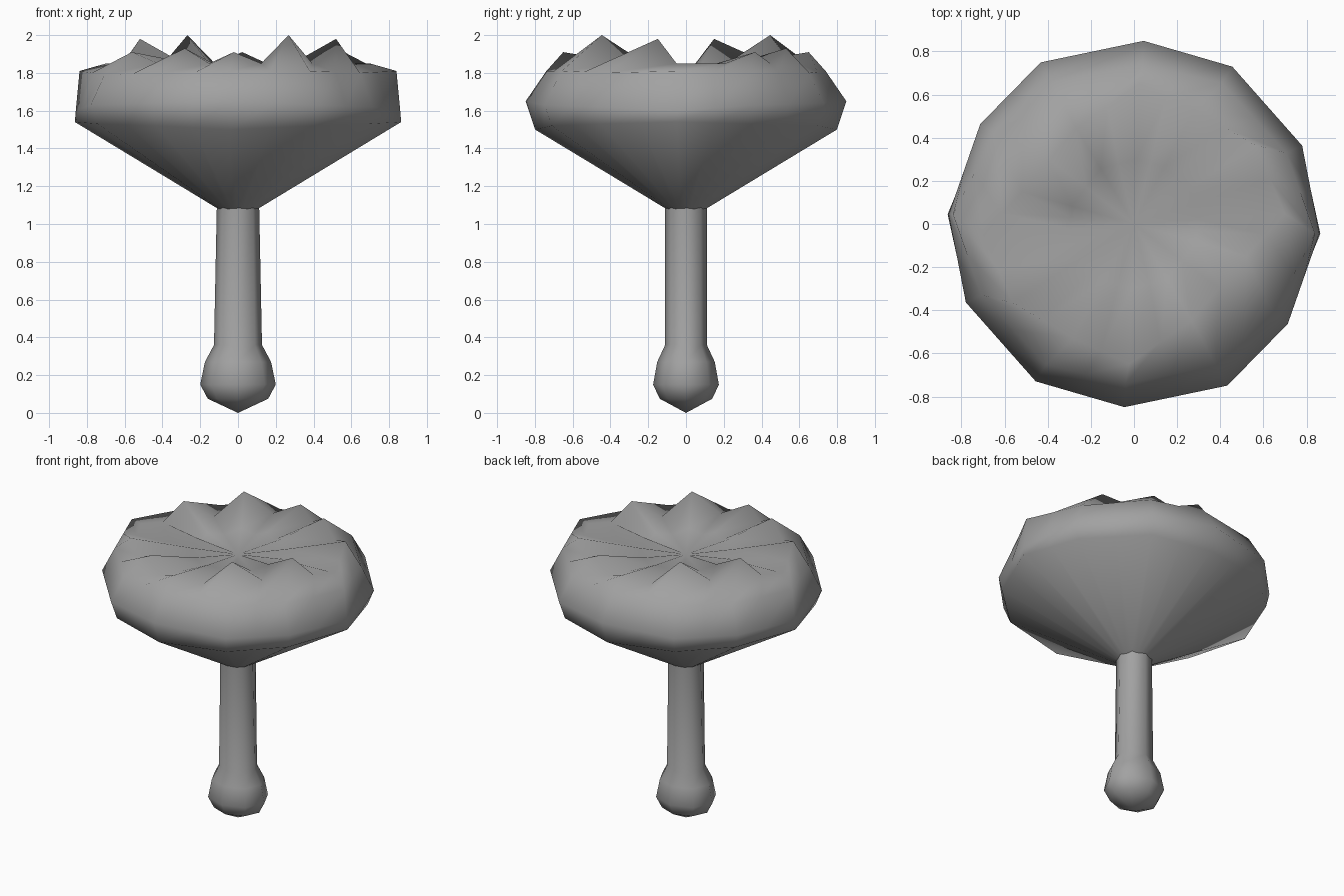
import bpy
import bmesh
from math import cos, sin, radians, pi
from mathutils import Vector

cube = bpy.data.objects.get("Cube")
if cube:
    bpy.data.objects.remove(cube)

GREY = (0.36, 0.36, 0.36, 1)
mat = bpy.data.materials.new("plain grey")
mat.use_nodes = True
mat.diffuse_color = GREY
mat.node_tree.nodes["Principled BSDF"].inputs["Base Color"].default_value = GREY


def polar(deg, r, z):
    return Vector((r * cos(radians(deg)), r * sin(radians(deg)), z))


def skin(name, rings, bottom=None, top=None):
    """Bridge closed rings of points from bottom to top, with optional end points."""
    bm = bmesh.new()
    loops = [[bm.verts.new(p) for p in ring] for ring in rings]
    n = len(loops[0])
    for a, b in zip(loops, loops[1:]):
        for i in range(n):
            j = (i + 1) % n
            bm.faces.new((a[i], a[j], b[j], b[i]))
    for point, loop in ((bottom, loops[0]), (top, loops[-1])):
        if point:
            tip = bm.verts.new(point)
            for i in range(n):
                bm.faces.new((loop[i], loop[(i + 1) % n], tip))
    bmesh.ops.recalc_face_normals(bm, faces=bm.faces)
    mesh = bpy.data.meshes.new(name)
    bm.to_mesh(mesh)
    bm.free()
    mesh.materials.append(mat)
    mesh.shade_smooth()
    obj = bpy.data.objects.new(name, mesh)
    bpy.context.collection.objects.link(obj)
    return obj


# Stem with a rounded bulb at the foot
SIDES = 8
profile = [(0.16, 0.075), (0.2, 0.15), (0.175, 0.27), (0.127, 0.36), (0.112, 1.1)]
stem_rings = []
for r, z in profile:
    depth = 0.87 if z < 0.5 else 1.0
    stem_rings.append([Vector((r * cos(2 * pi * i / SIDES), depth * r * sin(2 * pi * i / SIDES), z))
                       for i in range(SIDES)])
skin("stem", stem_rings, bottom=(0, 0, 0))

# Cap: half of the main spokes, repeated by a half turn
# angle, lower rim (r, z), upper rim (r, z), shoulder (r, z), peak (angle, r, z)
half = [
    (25, (0.82, 1.53), (0.86, 1.63), (0.78, 1.79), (33, 0.67, 1.91)),
    (58, (0.82, 1.52), (0.86, 1.64), (0.77, 1.80), (62, 0.60, 1.93)),
    (87, (0.80, 1.50), (0.85, 1.65), (0.74, 1.81), (88, 0.65, 1.91)),
    (120, (0.82, 1.52), (0.865, 1.63), (0.76, 1.81), (121, 0.52, 2.0)),
    (147, (0.83, 1.53), (0.85, 1.62), (0.77, 1.80), (164, 0.54, 1.98)),
    (177, (0.865, 1.54), (0.86, 1.60), (0.84, 1.81), (184, 0.70, 1.85)),
]
spokes = []
for turn in (0, 180):
    for ang, low, rim, shoulder, (peak_ang, peak_r, peak_z) in half:
        a = ang + turn
        spokes.append([polar(a, 0.105, 1.08), polar(a, *low), polar(a, *rim),
                       polar(a, *shoulder), polar(peak_ang + turn, peak_r, peak_z),
                       polar(peak_ang + turn, 0.3, 1.85)])

# Valleys halfway between neighbouring peaks
full = []
for i, spoke in enumerate(spokes):
    following = spokes[(i + 1) % len(spokes)]
    valley = [(p + q) / 2 for p, q in zip(spoke, following)]
    valley[4].z = 1.85
    valley[5].z = 1.82
    full += [spoke, valley]
skin("cap", [list(ring) for ring in zip(*full)], top=(0, 0, 1.81))
